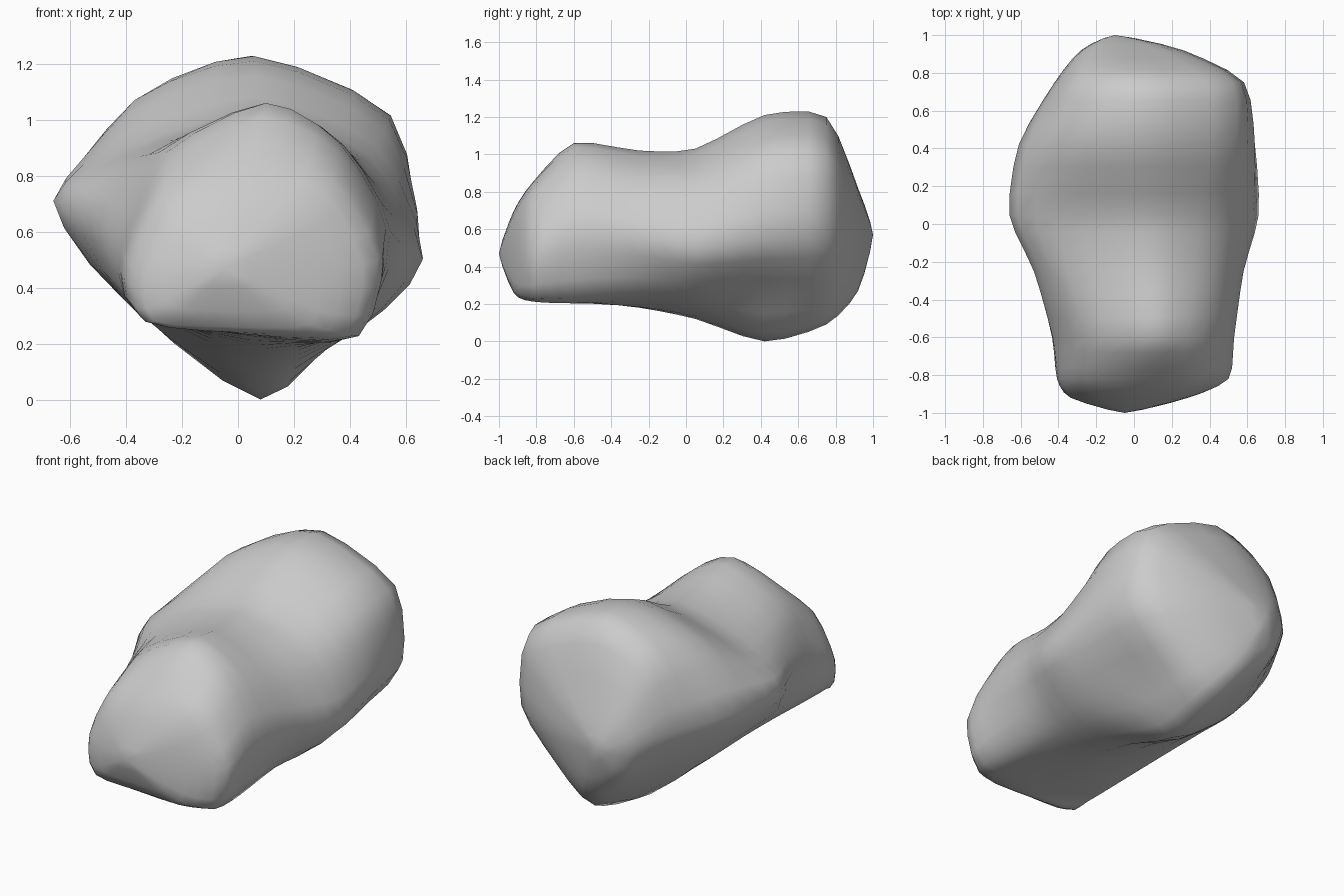
import bpy, bmesh
from mathutils import Vector

if "Cube" in bpy.data.objects:
    bpy.data.objects.remove(bpy.data.objects["Cube"])

# cross-sections along y: top, upper right, right, lower right, bottom, lower left, left, upper left
sections = [
    (-0.92, [(-.03, .70), (.2, .65), (.28, .46), (.26, .27), (-.03, .26), (-.3, .28), (-.33, .45), (-.22, .63)]),
    (-0.82, [(.04, .85), (.33, .79), (.5, .5), (.42, .23), (.05, .23), (-.36, .31), (-.4, .5), (-.26, .76)]),
    (-0.60, [(.1, 1.06), (.36, .92), (.53, .61), (.43, .23), (.05, .22), (-.37, .32), (-.43, .56), (-.26, .88)]),
    (-0.25, [(.08, 1.02), (.42, .86), (.58, .56), (.42, .26), (.08, .18), (-.42, .37), (-.53, .67), (-.35, .87)]),
    (0.05, [(.06, 1.03), (.47, .87), (.66, .5), (.43, .25), (.08, .12), (-.43, .38), (-.66, .71), (-.42, .89)]),
    (0.42, [(.06, 1.21), (.54, 1.0), (.64, .54), (.36, .25), (.08, .0), (-.36, .32), (-.61, .7), (-.37, 1.07)]),
    (0.75, [(.04, 1.2), (.52, 1.0), (.57, .56), (.32, .26), (.08, .09), (-.25, .35), (-.42, .66), (-.3, 1.04)]),
    (0.92, [(-.05, .82), (.2, .78), (.26, .58), (.13, .37), (0, .27), (-.2, .4), (-.28, .6), (-.22, .77)]),
]
front_tip = Vector((-.05, -1, .47))
back_tip = Vector((-.1, 1, .57))
STEPS = 3


def spline(p0, p1, p2, p3, t):
    # soft curve through the control points
    m1, m2 = (p2 - p0) * 0.37, (p3 - p1) * 0.37
    return ((2*t**3 - 3*t**2 + 1) * p1 + (t**3 - 2*t**2 + t) * m1
            + (3*t**2 - 2*t**3) * p2 + (t**3 - t**2) * m2)


# refine each section around its outline
rings = []
for y, pts in sections:
    v = [Vector((x, y, z)) for x, z in pts]
    n = len(v)
    rings.append([spline(v[i-1], v[i], v[(i+1) % n], v[(i+2) % n], s / STEPS)
                  for i in range(n) for s in range(STEPS)])
count = len(rings[0])


def across(ring, tip):
    # helper points beyond a tip, so the end is rounded rather than pointed
    return [tip.lerp(ring[(i + count // 2) % count], 0.6) for i in range(count)]


# refine lengthwise
ctrl = ([across(rings[0], front_tip), [front_tip] * count] + rings
        + [[back_tip] * count, across(rings[-1], back_tip)])
fine = []
for k in range(1, len(ctrl) - 2):
    a, b, c, d = ctrl[k-1:k+3]
    for s in range(STEPS):
        if k == 1 and s == 0:
            continue
        fine.append([spline(a[i], b[i], c[i], d[i], s / STEPS) for i in range(count)])

# skin the boulder
bm = bmesh.new()
loops = [[bm.verts.new(p) for p in ring] for ring in fine]
for a, b in zip(loops, loops[1:]):
    for i in range(count):
        j = (i + 1) % count
        bm.faces.new((a[i], a[j], b[j], b[i]))
for tip, ring in ((front_tip, loops[0]), (back_tip, loops[-1])):
    t = bm.verts.new(tip)
    for i in range(count):
        bm.faces.new((t, ring[i], ring[(i + 1) % count]))
low = min(v.co.z for v in bm.verts)
for v in bm.verts:
    v.co.z -= low
bmesh.ops.recalc_face_normals(bm, faces=bm.faces)
for f in bm.faces:
    f.smooth = True
mesh = bpy.data.meshes.new("boulder")
bm.to_mesh(mesh)
bm.free()
bpy.context.collection.objects.link(bpy.data.objects.new("boulder", mesh))
